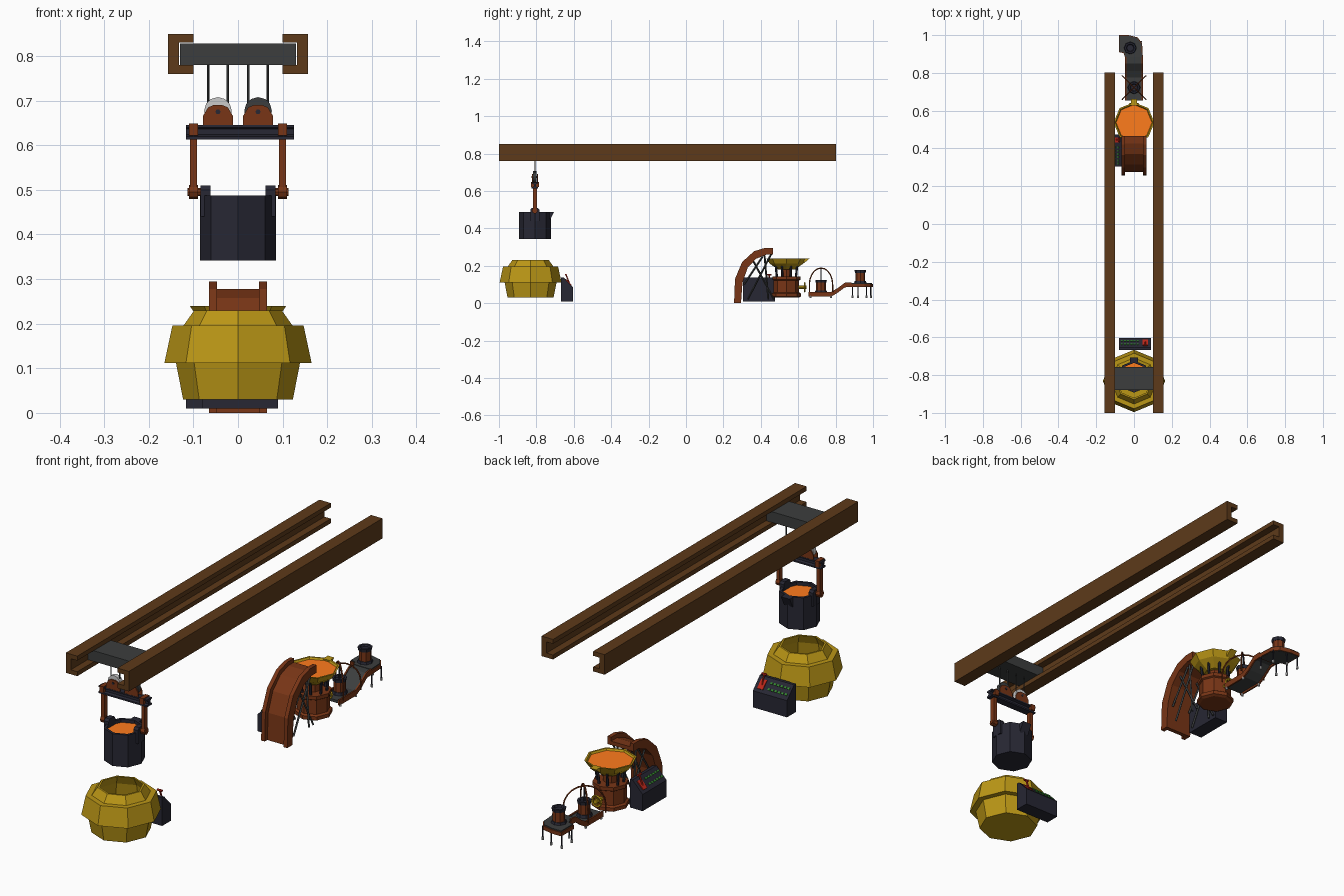
import bpy, bmesh
from math import sin, cos, pi
from mathutils import Vector, Matrix

if "Cube" in bpy.data.objects:
    bpy.data.objects.remove(bpy.data.objects["Cube"])


def material(name, r, g, b):
    m = bpy.data.materials.new(name)
    m.diffuse_color = (r, g, b, 1)
    m.use_nodes = True
    m.node_tree.nodes["Principled BSDF"].inputs["Base Color"].default_value = m.diffuse_color
    return m


WOOD = material("rail_brown", .11, .042, .010)
RUST = material("rust_brown", .19, .036, .008)
DARK = material("dark_iron", .020, .020, .033)
STEEL = material("steel", .045, .048, .048)
GOLD = material("gold", .50, .31, .008)
HOT = material("molten", 1, .20, .012)
GREEN = material("green", .04, .30, .03)
RED = material("red", .5, .02, .01)


def mesh(name, verts, faces, mat=None):
    me = bpy.data.meshes.new(name)
    me.from_pydata(verts, [], faces)
    bm = bmesh.new()
    bm.from_mesh(me)
    bmesh.ops.remove_doubles(bm, verts=bm.verts, dist=1e-5)
    bmesh.ops.recalc_face_normals(bm, faces=bm.faces)
    bm.to_mesh(me)
    bm.free()
    ob = bpy.data.objects.new(name, me)
    bpy.context.collection.objects.link(ob)
    if mat:
        me.materials.append(mat)
    return ob


def prism(name, pts, axis, a, b, mat=None):
    put = {'x': lambda p, t: (t, *p), 'y': lambda p, t: (p[0], t, p[1]), 'z': lambda p, t: (*p, t)}[axis]
    n = len(pts)
    verts = [put(p, t) for t in (a, b) for p in pts]
    faces = [(i, (i + 1) % n, n + (i + 1) % n, n + i) for i in range(n)]
    return mesh(name, verts, faces + [tuple(range(n)), tuple(range(n, 2 * n))], mat)


def box(name, x0, x1, y0, y1, z0, z1, mat=None):
    return prism(name, [(x0, y0), (x1, y0), (x1, y1), (x0, y1)], 'z', z0, z1, mat)


def lathe(name, prof, cx, cy, mat=None, n=8):
    m = len(prof)
    verts = [(cx + r * cos(2 * pi * i / n), cy + r * sin(2 * pi * i / n), z) for i in range(n) for r, z in prof]
    faces = []
    for i in range(n):
        for j in range(m - 1):
            q = [(i, j), ((i + 1) % n, j), ((i + 1) % n, j + 1), (i, j + 1)]
            if prof[j][0] == 0:
                q.pop(1)
            elif prof[j + 1][0] == 0:
                q.pop(2)
            faces.append([a * m + b for a, b in q])
    return mesh(name, verts, faces, mat)


def rod(name, p, q, r, mat=None, n=6):
    p, q = Vector(p), Vector(q)
    ob = lathe(name, [(0, 0), (r, 0), (r, (q - p).length), (0, (q - p).length)], 0, 0, mat, n)
    rot = (q - p).to_track_quat('Z', 'Y').to_matrix().to_4x4()
    ob.data.transform(Matrix.Translation(p) @ rot)
    return ob


# overhead channel rails and the trolley between them
for s in (-1, 1):
    c = [(.157, .76), (.157, .85), (.10, .85), (.10, .83), (.132, .83), (.132, .78), (.10, .78), (.10, .76)]
    prism("overhead_rail", [(s * x, z) for x, z in c], 'y', -1, .803, WOOD)
box("trolley", -.13, .13, -.88, -.757, .78, .828, STEEL)

# pulley blocks with ropes
Y = -.808
for s in (-1, 1):
    cx = s * .045
    rod("pulley", (cx, Y - .010, .677), (cx, Y + .010, .677), .031, STEEL if s > 0 else None, 12)
    rod("pulley_axle", (cx, Y - .018, .675), (cx, Y + .018, .675), .006, DARK)
    cheek = [(-.034, .645), (.034, .645), (.034, .665), (.022, .685), (.01, .69), (-.01, .69), (-.022, .685), (-.034, .665)]
    for d in (-.016, .011):
        prism("pulley_cheek", [(cx + x, z) for x, z in cheek], 'y', Y + d, Y + d + .005, RUST)
    for d in (-.022, .022):
        rod("rope", (cx + d, Y, .67), (cx + d, Y, .782), .0028, STEEL)

# lifting beam with two hangers
ibeam = [(-.017, .613), (.017, .613), (.017, .620), (.006, .624), (.006, .636), (.017, .640), (.017, .646),
         (-.017, .646), (-.017, .640), (-.006, .636), (-.006, .624), (-.017, .620)]
prism("lifting_beam", [(y + Y, z) for y, z in ibeam], 'x', -.117, .125, DARK)
for s in (-1, 1):
    x = s * .1
    box("hanger", x - .008, x + .008, Y - .011, Y + .011, .488, .622, RUST)
    box("hanger_collar", x - .010, x + .010, Y - .021, Y + .021, .622, .649, RUST)
    rod("hanger_hook", (x - .010, Y, .495), (x + .010, Y, .495), .016, RUST, 8)
    rod("trunnion_pin", (s * .07, Y, .495), (s * .113, Y, .495), .009, RUST, 8)
    lug = [(-.024, .44), (.024, .44), (.024, .50), (.016, .51), (-.016, .51), (-.024, .50)]
    prism("trunnion_lug", [(Y + y, z) for y, z in lug], 'x', s * .062, s * .084, DARK)

# ladle with spout and molten metal
lathe("ladle", [(0, .342), (.085, .342), (.085, .487), (.073, .487), (.073, .36), (0, .36)], 0, Y, DARK)
prism("ladle_spout", [(Y + .077, .487), (Y + .102, .487), (Y + .08, .442)], 'x', -.022, .022, DARK)
lathe("ladle_melt", [(0, .472), (.075, .472)], 0, Y, HOT)

# furnace pot
lathe("furnace_pot", [(0, .03), (.123, .03), (.139, .112), (.165, .112), (.147, .196), (.122, .196),
                      (.098, .230), (.089, .230), (.110, .19), (.125, .11), (.112, .045), (0, .045)], 0, -.831, GOLD)


# control desks: the second is the first turned a quarter
def desk(x, y, angle):
    parts = [prism("control_desk", [(-.032, .01), (.032, .01), (.032, .085), (-.018, .137), (-.032, .137)],
                   'x', -.085, .085, DARK)]
    tilt = Matrix.Rotation(-pi / 4, 4, 'X')

    def on_slope(px, t, w, h, mat, name):
        b = box(name, -w, w, -h, h, -.002, .004, mat)
        b.data.transform(Matrix.Translation((px, -.018 + .05 * t, .137 - .052 * t)) @ tilt)
        parts.append(b)
    for t in (.3, .68):
        for i in range(6):
            on_slope(-.070 + .017 * i, t, .005, .004, GREEN, "green_button")
    on_slope(.055, .5, .014, .022, RED, "lever_plate")
    parts.append(rod("lever", (.055, .012, .108), (.055, -.006, .153), .004, RED))
    parts.append(rod("lever_grip", (.043, -.006, .153), (.067, -.006, .153), .005, RED))
    for p in parts:
        p.data.transform(Matrix.Translation((x, y, 0)) @ Matrix.Rotation(angle, 4, 'Z'))


desk(.005, -.636, 0)
desk(-.085, .39, pi / 2)

# curved chute with raised side rims
outer = [(.257, 0), (.262, .13), (.300, .22), (.364, .278), (.42, .295), (.465, .295)]
inner = [(.294, 0), (.302, .11), (.330, .19), (.375, .238), (.43, .260), (.465, .260)]
floor = [((a + c) / 2, (b + d) / 2) for (a, b), (c, d) in zip(outer, inner)]
prism("chute_floor", floor + inner[::-1], 'x', -.048, .048, RUST)
for s in (-1, 1):
    prism("chute_rim", outer + inner[::-1], 'x', s * .047, s * .065, RUST)
    # crossed struts under the chute
    for (y0, z0), (y1, z1) in [((.33, .02), (.455, .262)), ((.47, .02), (.36, .225)),
                               ((.31, .10), (.41, .25)), ((.44, .02), (.42, .255))]:
        rod("chute_strut", (s * .045, y0, z0), (s * .045, y1, z1), .005, STEEL, 4)

# melting dish on its pedestal
C = .537
lathe("pedestal", [(0, .03), (.066, .03), (.078, .036), (.078, .052), (.068, .058), (.068, .122), (.075, .126),
                   (.075, .142), (0, .142)], 0, C, RUST)
lathe("melting_dish", [(0, .180), (.045, .180), (.090, .212), (.108, .240), (.100, .240), (.085, .216), (0, .20)],
      0, C, GOLD)
lathe("dish_melt", [(0, .232), (.097, .232)], 0, C, HOT)
lathe("dish_stem", [(.03, .14), (.03, .185)], 0, C, RUST)
prism("dish_spout", [(C + .09, .24), (C + .125, .24), (C + .095, .215)], 'x', -.016, .016, GOLD)
for i in range(8):
    a = 2 * pi * (i + .5) / 8
    rod("dish_post", (.055 * cos(a), C + .055 * sin(a), .14), (.062 * cos(a), C + .062 * sin(a), .20), .006, DARK)

# tap valve with hand wheel
rod("tap_pipe", (0, .59, .085), (0, .645, .085), .010, GOLD, 8)
bpy.ops.mesh.primitive_torus_add(major_radius=.023, minor_radius=.005, major_segments=12, minor_segments=5,
                                 location=(0, .635, .085), rotation=(pi / 2, 0, 0))
wheel = bpy.context.object
wheel.name = "hand_wheel"
wheel.data.materials.append(GOLD)
for k in range(3):
    a = k * pi / 3
    rod("wheel_spoke", (-.023 * cos(a), .635, .085 - .023 * sin(a)), (.023 * cos(a), .635, .085 + .023 * sin(a)), .003, GOLD)

# conveyor: low run, ramp, and an end that turns aside
run = [(.655, .055), (.775, .055), (.81, .075), (.85, .105), (.885, .107)]
prism("conveyor_belt", run + [(y, z - .012) for y, z in run[::-1]], 'x', -.041, .041, STEEL)
for s in (-1, 1):
    prism("conveyor_edge", [(y, z + .005) for y, z in run] + [(y, z - .020) for y, z in run[::-1]], 'x', s * .040, s * .047, RUST)
end = [(-.047, .88), (.047, .88), (.043, .955), (.02, .988), (-.03, 1.0), (-.08, 1.0), (-.08, .91), (-.055, .905)]
prism("end_frame", end, 'z', .087, .104, RUST)
prism("end_belt", [(-.02 + (x + .02) * .93, .945 + (y - .945) * .92) for x, y in end], 'z', .086, .109, STEEL)

# conveyor legs with feet
for x, y, z in [(-.043, .665, .05), (.043, .665, .05), (-.043, .775, .05), (.043, .775, .05), (-.043, .89, .09),
                (.043, .89, .09), (.038, .965, .09), (-.075, .92, .09), (-.075, .99, .09), (-.02, .988, .09)]:
    rod("conveyor_leg", (x, y, .034), (x, y, z), .0035, DARK)
    rod("leg_foot", (x, y, .028), (x, y, .040), .0055)

# flanged moulds riding on the conveyor
for x, y, z in [(0, .722, .055), (-.02, .932, .107)]:
    lathe("mould_base", [(0, z), (.034, z), (.030, z + .012), (0, z + .012)], x, y, DARK)
    lathe("mould_body", [(0, z + .010), (.026, z + .010), (.026, z + .058), (0, z + .058)], x, y, RUST)
    lathe("mould_cap", [(0, z + .055), (.028, z + .055), (.031, z + .070), (.022, z + .070), (.018, z + .062), (0, z + .062)],
          x, y, DARK)

# crossed hoops over the first mould, with a centre plunger
for a in (pi / 4, -pi / 4):
    path = [(-.088, .06)] + [(-.088 * cos(pi * i / 10), .10 + .088 * sin(pi * i / 10)) for i in range(11)] + [(.088, .06)]
    pts = [(r * cos(a), .722 + r * sin(a), z) for r, z in path]
    for p, q in zip(pts, pts[1:]):
        rod("hoop_segment", p, q, .0035, RUST, 5)
rod("plunger", (0, .722, .12), (0, .722, .19), .004, DARK)
